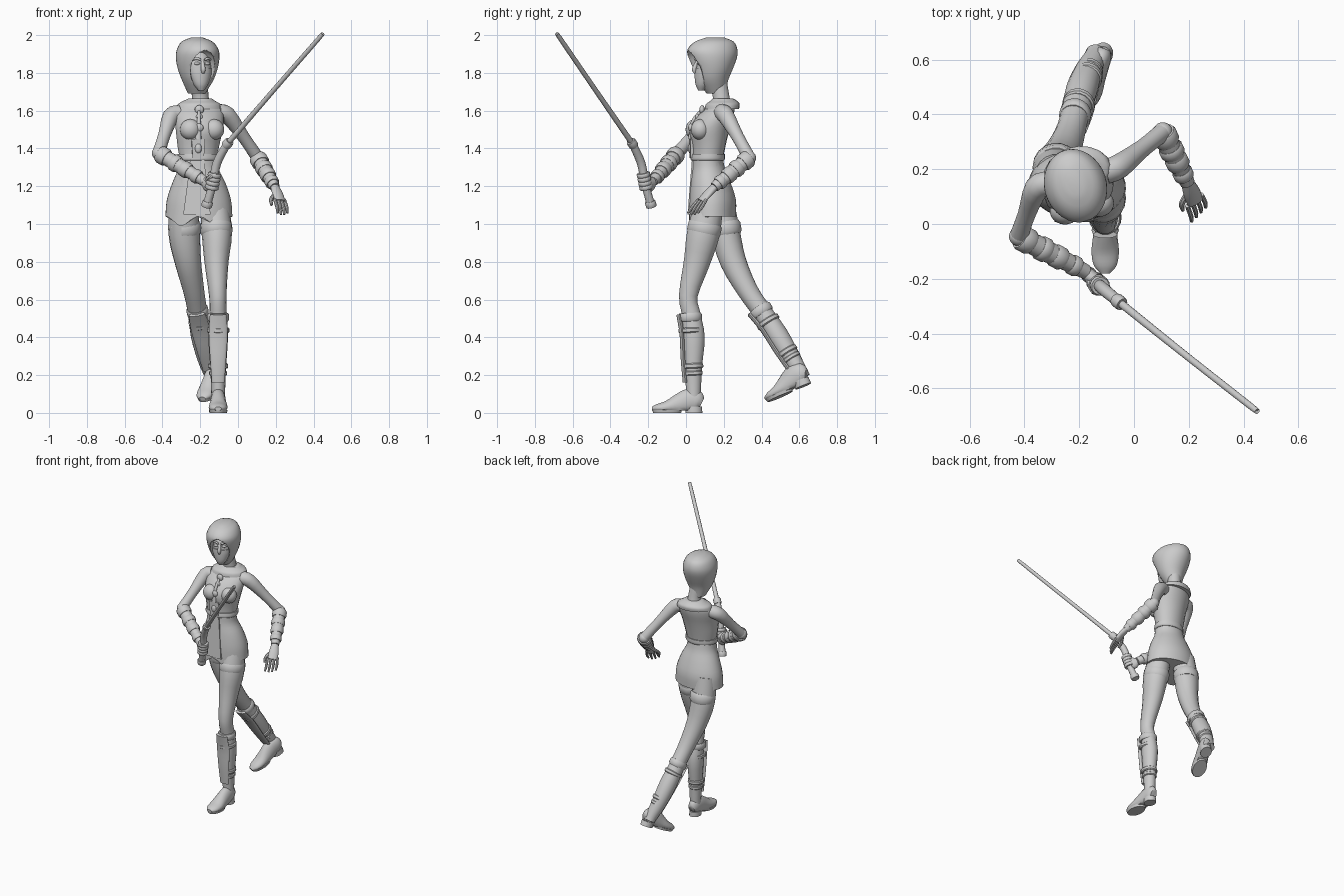
import bpy, bmesh, math
from mathutils import Vector, Matrix

cube = bpy.data.objects.get("Cube")
if cube:
    bpy.data.objects.remove(cube, do_unlink=True)

grey = bpy.data.materials.new("plain grey")
grey.use_nodes = True
tone = (0.6, 0.6, 0.6, 1)
grey.diffuse_color = tone
grey.node_tree.nodes["Principled BSDF"].inputs["Base Color"].default_value = tone


def finish(name, bm, angle=40):
    """Turn a bmesh into a smooth shaded object."""
    bmesh.ops.recalc_face_normals(bm, faces=bm.faces)
    mesh = bpy.data.meshes.new(name)
    bm.to_mesh(mesh)
    bm.free()
    mesh.materials.append(grey)
    ob = bpy.data.objects.new(name, mesh)
    bpy.context.collection.objects.link(ob)
    bpy.ops.object.select_all(action="DESELECT")
    ob.select_set(True)
    bpy.context.view_layer.objects.active = ob
    bpy.ops.object.shade_smooth_by_angle(angle=math.radians(angle))
    return ob


def smooth_path(points, steps):
    """Catmull-Rom interpolation of position and radii together."""
    pts = [Vector(p if len(p) == 5 else tuple(p) + (p[3],)) for p in points]
    pts = [pts[0] * 2 - pts[1]] + pts + [pts[-1] * 2 - pts[-2]]
    out = []
    for a, b, c, d in zip(pts, pts[1:], pts[2:], pts[3:]):
        for i in range(steps):
            t = i / steps
            out.append((b * 2 + (c - a) * t + (a * 2 - b * 5 + c * 4 - d) * t * t
                        + (b * 3 - a - c * 3 + d) * t ** 3) / 2)
    return out + [pts[-2]]


def tube(name, points, side=(1, 0, 0), level=False, steps=3, seg=18, matrix=None, edit=None):
    """Loft ellipses (x, y, z, side radius, depth radius) along a path."""
    path = smooth_path(points, steps)
    bm = bmesh.new()
    rings = []
    for i, p in enumerate(path):
        lo, hi = path[max(i - 1, 0)], path[min(i + 1, len(path) - 1)]
        along = Vector((0, 0, 1)) if level else (hi - lo).to_3d().normalized()
        u = Vector(side)
        u = (u - along * u.dot(along)).normalized()
        v = along.cross(u)
        ring = []
        for k in range(seg):
            a = math.tau * k / seg
            ring.append(bm.verts.new(p.to_3d() + u * math.cos(a) * p[3] + v * math.sin(a) * p[4]))
        rings.append(ring)
    for r, s in zip(rings, rings[1:]):
        for k in range(seg):
            n = (k + 1) % seg
            bm.faces.new((r[k], r[n], s[n], s[k]))
    bm.faces.new(rings[0][::-1])
    bm.faces.new(rings[-1])
    if edit:
        for vert in bm.verts:
            edit(vert.co)
    if matrix:
        bm.transform(matrix)
    return finish(name, bm)


def band(name, a, b, t, radius, half=0.014, side=(1, 0, 0), depth=1):
    """Raised strap around the limb running from a to b, at fraction t."""
    a, b = Vector(a), Vector(b)
    centre, d = a.lerp(b, t), (b - a).normalized() * half
    pts = [(*(centre + d * k), radius * f, radius * f * depth)
           for k, f in ((-1, 0.9), (-0.6, 1), (0.6, 1), (1, 0.9))]
    tube(name, pts, side, steps=1)


def ball(name, centre, size, matrix=None):
    bm = bmesh.new()
    place = Matrix.Translation(centre) @ Matrix.Diagonal((*size, 1))
    bmesh.ops.create_uvsphere(bm, u_segments=24, v_segments=16, radius=1, matrix=place)
    bm.transform(matrix or Matrix())
    return finish(name, bm, 60)


def plate(name, outline, thick, matrix):
    """Extruded polygon given as (x, z) pairs, facing -y."""
    bm = bmesh.new()
    face = bm.faces.new([bm.verts.new((x, 0, z)) for x, z in outline])
    new = bmesh.ops.extrude_face_region(bm, geom=[face])["geom"]
    bmesh.ops.translate(bm, verts=[g for g in new if isinstance(g, bmesh.types.BMVert)], vec=(0, thick, 0))
    bm.transform(matrix)
    return finish(name, bm)


def frame(pos, yaw=0, pitch=0):
    return Matrix.Translation(pos) @ Matrix.Rotation(yaw, 4, "Z") @ Matrix.Rotation(pitch, 4, "X")


# Torso, jacket and collar
chest_side = (1, 0.2, 0)
tube("torso", [(-.21, .12, 1.2, .125, .09), (-.21, .115, 1.32, .1, .08), (-.21, .12, 1.41, .112, .088),
               (-.205, .125, 1.5, .127, .105), (-.205, .155, 1.57, .133, .095),
               (-.205, .185, 1.62, .12, .07), (-.2, .19, 1.65, .065, .05)], chest_side, True)
tube("jacket_hem", [(-.21, .115, 1.335, .105, .085), (-.21, .115, 1.345, .112, .09),
                    (-.21, .117, 1.37, .112, .088)], chest_side, True)
for s in (-1, 1):
    ball("bust", (-.19 + s * .062, .062 + s * .014, 1.5), (.055, .05, .055))
tube("collar", [(-.205, .19, 1.61, .125, .09), (-.205, .195, 1.635, .115, .088),
                (-.205, .2, 1.652, .085, .07), (-.2, .195, 1.665, .062, .052)], chest_side, True)
tube("neck", [(-.2, .19, 1.63, .05), (-.2, .185, 1.68, .044), (-.21, .17, 1.75, .048)])


# Skirt with pointed front corners
def hem_points(co):
    if co.z < 1.05 and co.y < .14:
        for x, drop in ((-.3, .06), (-.12, .05)):
            co.z -= drop * max(0, 1 - abs(co.x - x) / .07)


tube("skirt", [(-.207, .14, 1.04, .178, .125), (-.207, .14, 1.13, .17, .124), (-.207, .13, 1.22, .14, .106),
               (-.21, .12, 1.29, .108, .088), (-.21, .115, 1.35, .1, .08)], (1, -.08, 0), True, seg=32, edit=hem_points)
plate("front_panel", [(-.075, 0), (.07, 0), (.035, .3), (-.035, .3)], .012, frame((-.215, .008, 1.05), 0, -.08))
plate("belt_buckle", [(-.03, 0), (.03, 0), (.036, .1), (-.036, .1)], .02, frame((-.21, .022, 1.35), .1, .03))
ball("buckle_stone", (-.21, .022, 1.4), (.018, .012, .025))
# Chest clasp and toggle
for z, y, r in ((1.605, .085, .024), (1.565, .06, .018), (1.51, .025, .022)):
    ball("clasp", (-.205, y, z), (r, r * .6, r))
tube("clasp_cord", [(-.207, .08, 1.6, .008), (-.207, .035, 1.54, .01), (-.21, .02, 1.45, .016, .008)])

# Hood with a hollow for the face
head = frame((-.215, .145, 0), .3)
hood = tube("hood", [(0, .015, 1.69, .045, .05), (0, -.005, 1.76, .083, .083), (0, -.005, 1.82, .105, .108),
                     (0, -.005, 1.88, .114, .131), (0, -.005, 1.925, .107, .134),
                     (0, .005, 1.965, .08, .105), (0, .01, 1.987, .03, .05)], level=True, seg=32, matrix=head)
cutter = ball("face_hollow", (0, -.11, 1.81), (.068, .085, .115), head)
cut = hood.modifiers.new("opening", "BOOLEAN")
cut.object, cut.operation, cut.solver = cutter, "DIFFERENCE", "EXACT"
bpy.context.view_layer.objects.active = hood
bpy.ops.object.modifier_apply(modifier="opening")
bpy.data.objects.remove(cutter, do_unlink=True)
ball("face", (0, -.03, 1.825), (.066, .066, .1), head)
tube("mask", [(0, -.068, 1.708, .016, .016), (0, -.06, 1.74, .04, .038), (0, -.05, 1.79, .06, .052),
              (0, -.046, 1.825, .064, .055)], level=True, matrix=head)
tube("nose", [(0, -.09, 1.86, .008), (0, -.106, 1.82, .012), (0, -.1, 1.8, .008)], matrix=head)
for s in (-1, 1):
    ball("eye", (s * .028, -.087, 1.85), (.016, .009, .009), head)
    tube("brow", [(s * .01, -.095, 1.868, .006), (s * .03, -.09, 1.876, .007), (s * .05, -.076, 1.87, .005)],
         (0, 0, 1), matrix=head)

# Arms with banded bracers
elbow_l, wrist_l = (.105, .335, 1.35), (.195, .15, 1.195)
elbow_r, wrist_r = (-.42, -.045, 1.375), (-.175, -.175, 1.225)
arms = (("left", (-.105, .19, 1.59), (-.055, .21, 1.575), (.03, .275, 1.46), elbow_l, wrist_l),
        ("right", (-.31, .15, 1.585), (-.355, .13, 1.57), (-.39, .04, 1.47), elbow_r, wrist_r))
for name, root, shoulder, mid, elbow, wrist in arms:
    tube(name + "_upper_arm", [(*root, .045), (*shoulder, .045), (*mid, .033), (*elbow, .034)], (0, 0, 1))
    ball(name + "_elbow", elbow, (.036, .036, .036))
    mid_fore = Vector(elbow).lerp(Vector(wrist), .4)
    tube(name + "_forearm", [(*elbow, .036), (*mid_fore, .04), (*wrist, .027)], (0, 0, 1))
    for t, r, h in ((.1, .048, .026), (.36, .046, .02), (.58, .043, .024), (.82, .038, .018)):
        band(name + "_bracer", elbow, wrist, t, r, h, (0, 0, 1))

# Open left hand
tube("left_palm", [(*wrist_l, .024, .02), (.21, .115, 1.16, .032, .018), (.224, .08, 1.12, .032, .014)], (1, .8, 0))
for i in range(4):
    k = (i - 1.5) * .017
    tube("left_finger", [(.22 + k, .087 + k * .8, 1.13, .009), (.233 + k, .055 + k, 1.085, .009),
                         (.236 + k, .035 + k, 1.045 + abs(k) * .5, .006)], seg=8)
tube("left_thumb", [(.2, .12, 1.165, .012), (.175, .075, 1.13, .011), (.178, .05, 1.1, .007)], seg=8)

# Right hand gripping the hilt
grip = [(-.06, -.28, 1.42), (-.112, -.237, 1.32), (-.137, -.213, 1.2), (-.165, -.185, 1.1)]
tube("right_palm", [(*wrist_r, .026, .024), (-.16, -.19, 1.215, .042, .026), (-.135, -.205, 1.2, .038, .024)], (0, 0, 1))
for i in range(4):
    band("right_finger", grip[1], grip[2], .5 + i * .18, .036, .011)
tube("right_thumb", [(-.165, -.2, 1.23, .014), (-.145, -.245, 1.25, .013), (-.115, -.25, 1.265, .008)], seg=8)

# Sword
tube("sword_hilt", [(*p, r) for p, r in zip(grip, (.021, .023, .021, .023))], steps=5)
band("hilt_collar", grip[0], (.435, -.672, 1.99), .01, .026, .02)
band("pommel", grip[2], grip[3], .95, .029, .016)
tube("sword_blade", [(*grip[0], .015), (.19, -.48, 1.71, .013), (.43, -.668, 1.985, .012), (.437, -.674, 1.993, .007)],
     seg=12)

# Legs
front_knee, front_ankle = (-.105, .02, .55), (-.105, .04, .12)
back_knee, back_ankle = (-.222, .375, .575), (-.145, .605, .215)
tube("front_leg", [(-.125, .125, 1.12, .075), (-.112, .092, .95, .08, .088), (-.114, .058, .8, .064, .071),
                   (-.107, .012, .62, .046, .05), (-.105, .028, .52, .046, .05), (-.105, .04, .4, .052, .06),
                   (-.105, .038, .24, .042, .047), (*front_ankle, .037, .04), (-.105, .04, .06, .036)])
tube("back_leg", [(-.285, .18, 1.12, .075), (-.285, .21, .95, .083, .078), (-.265, .25, .8, .07),
                  (-.235, .325, .65, .056), (-.215, .4, .54, .052), (-.192, .485, .41, .058),
                  (-.168, .555, .295, .05), (*back_ankle, .04), (-.14, .625, .185, .036)])
band("front_stocking_top", (-.118, .11, 1.03), (-.112, .085, .92), .5, .085, .035, depth=1.07)
band("back_stocking_top", (-.285, .2, 1.03), (-.28, .22, .92), .5, .087, .035, depth=.96)

# Boot straps and shin guards
for name, knee, ankle in (("front", front_knee, front_ankle), ("back", back_knee, back_ankle)):
    for t, r, h in ((.1, .058, .022), (.26, .06, .014), (.7, .053, .014), (.79, .048, .012)):
        band(name + "_boot_strap", knee, ankle, t, r, h, depth=1.1)
    a, b = Vector(knee), Vector(ankle)
    out = (b - a).cross(Vector((1, 0, 0))).normalized() * -.05
    out = out if out.y < 0 else -out
    guard = [(*(a.lerp(b, t) + out * f), w, .013) for t, f, w in
             ((.06, 1.2, .044), (.3, .95, .05), (.6, .95, .043), (.9, .85, .034))]
    tube(name + "_shin_guard", guard)

# Feet
floor = lambda co: setattr(co, "z", max(co.z, .012))
feet = (("front", frame((-.105, 0, 0))), ("back", frame((-.128, .585, .125), -.36, .4)))
for name, place in feet:
    tube(name + "_foot", [(0, .082, .05, .024, .03), (0, .06, .06, .036, .058), (0, .02, .065, .04, .065),
                          (0, -.04, .045, .044, .055), (0, -.1, .03, .05, .035), (0, -.15, .025, .042, .023),
                          (0, -.18, .022, .018, .01)], matrix=place, edit=floor)
    tube(name + "_heel", [(0, .042, 0, .038, .045), (0, .042, .035, .038, .044)], level=True, steps=1, matrix=place)
    tube(name + "_sole", [(0, -.1, 0, .046, .075), (0, -.1, .016, .05, .08)], level=True, steps=1, matrix=place)
